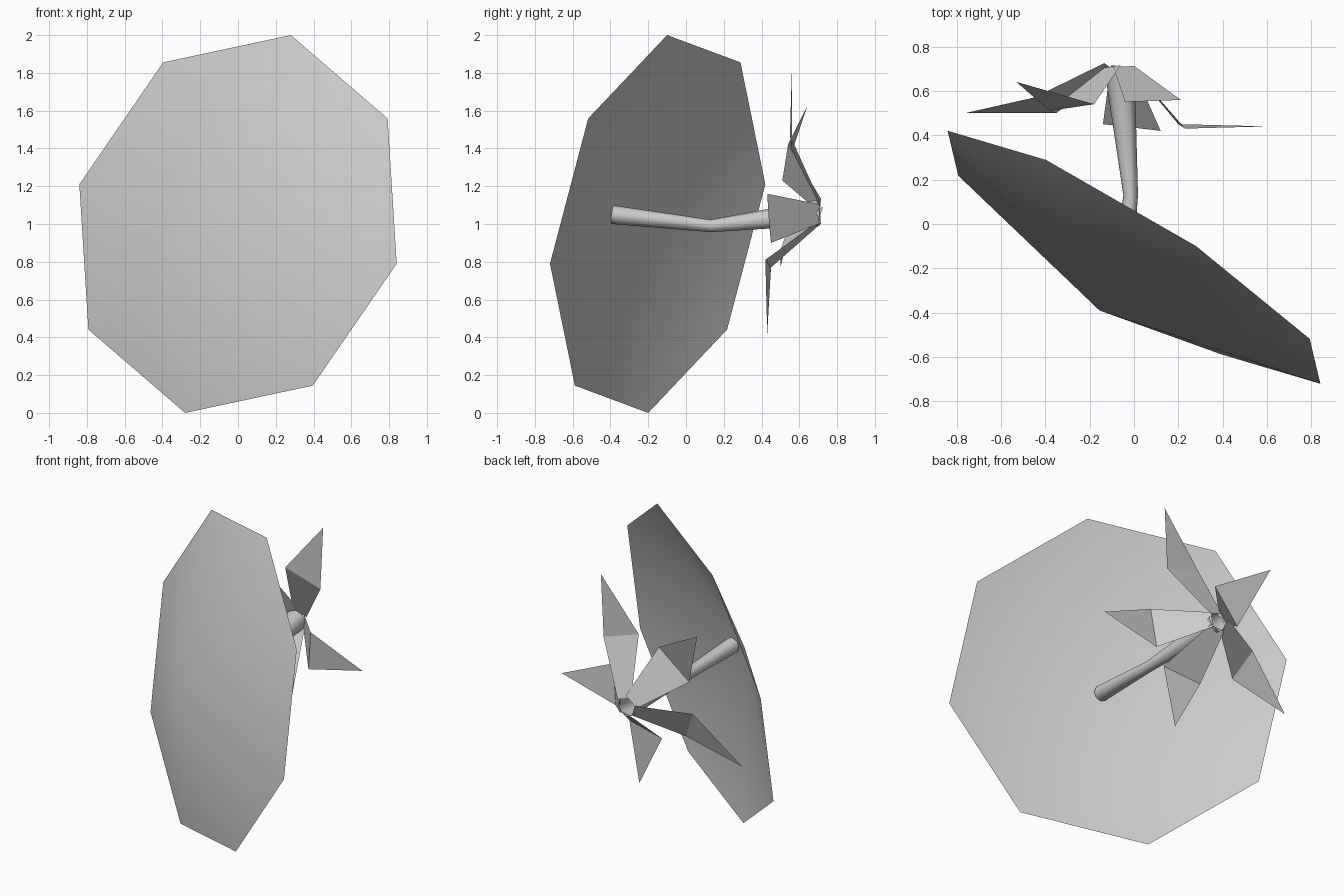
import bpy, bmesh, math
from mathutils import Vector

cube = bpy.data.objects.get("Cube")
if cube:
    bpy.data.objects.remove(cube, do_unlink=True)

grey = bpy.data.materials.new("plain_grey")
grey.use_nodes = True
grey.diffuse_color = (0.6, 0.6, 0.6, 1)
grey.node_tree.nodes["Principled BSDF"].inputs["Base Color"].default_value = (0.6, 0.6, 0.6, 1)


def build(name, points, faces, smooth=False):
    mesh = bpy.data.meshes.new(name)
    mesh.from_pydata([tuple(p) for p in points], [], faces)
    mesh.materials.append(grey)
    for poly in mesh.polygons:
        poly.use_smooth = smooth
    obj = bpy.data.objects.new(name, mesh)
    bpy.context.collection.objects.link(obj)
    return obj


# Shallow eight-sided dish, a smooth cone tilted to the front
SIDES = 8
centre = Vector((0, -0.15, 1))
axis_a = Vector((0.28, 0.05, 1.0))
axis_b = Vector((0.84, -0.57, -0.21))
apex = Vector((-0.155, -0.39, 1.055))
rim = []
for i in range(SIDES):
    t = math.tau * i / SIDES
    rim.append(centre + axis_a * math.cos(t) + axis_b * math.sin(t))
build("dish", rim + [apex],
      [(i, (i + 1) % SIDES, SIDES) for i in range(SIDES)], smooth=True)

# Bent stem, thin at the bend and wider at the petals
path = [Vector((-0.07, -0.39, 1.05)), Vector((-0.015, 0.13, 0.99)), Vector((-0.065, 0.7, 1.06))]
radii = [0.05, 0.033, 0.068]
rings = []
for i, (p, r) in enumerate(zip(path, radii)):
    tangent = path[min(i + 1, 2)] - path[max(i - 1, 0)]
    turn = tangent.to_track_quat('Z', 'Y')
    for k in range(SIDES):
        t = math.tau * k / SIDES
        rings.append(p + turn @ Vector((r * math.cos(t), r * math.sin(t), 0)))
sides = []
for i in range(2):
    for k in range(SIDES):
        a, b = i * SIDES + k, i * SIDES + (k + 1) % SIDES
        sides.append((a, b, b + SIDES, a + SIDES))
build("stem", rings, sides, smooth=True)

# Folded petals: corner, corner, tip
petals = {
    "petal_side": ((0.23, 0.43, 1.16), (0.20, 0.45, 0.90), (0.60, 0.44, 1.00)),
    "petal_top": ((-0.04, 0.55, 1.47), (0.21, 0.56, 1.39), (0.23, 0.56, 1.80)),
    "petal_upper": ((-0.38, 0.51, 1.23), (-0.18, 0.54, 1.42), (-0.53, 0.64, 1.62)),
    "petal_lower": ((-0.35, 0.50, 0.86), (-0.45, 0.57, 1.06), (-0.76, 0.50, 0.77)),
    "petal_bottom": ((0.12, 0.42, 0.81), (-0.14, 0.45, 0.77), (0.04, 0.43, 0.42)),
}
heart = Vector((-0.065, 0.71, 1.06))
for name, corners in petals.items():
    left, right, tip = map(Vector, corners)
    out = (left + right) / 2 - heart
    out.y = 0
    across = (right - left).normalized() * 0.05
    root = heart + out.normalized() * 0.05
    build(name, [root - across, root + across, right, left, tip],
          [(0, 1, 2, 3), (3, 2, 4)])
